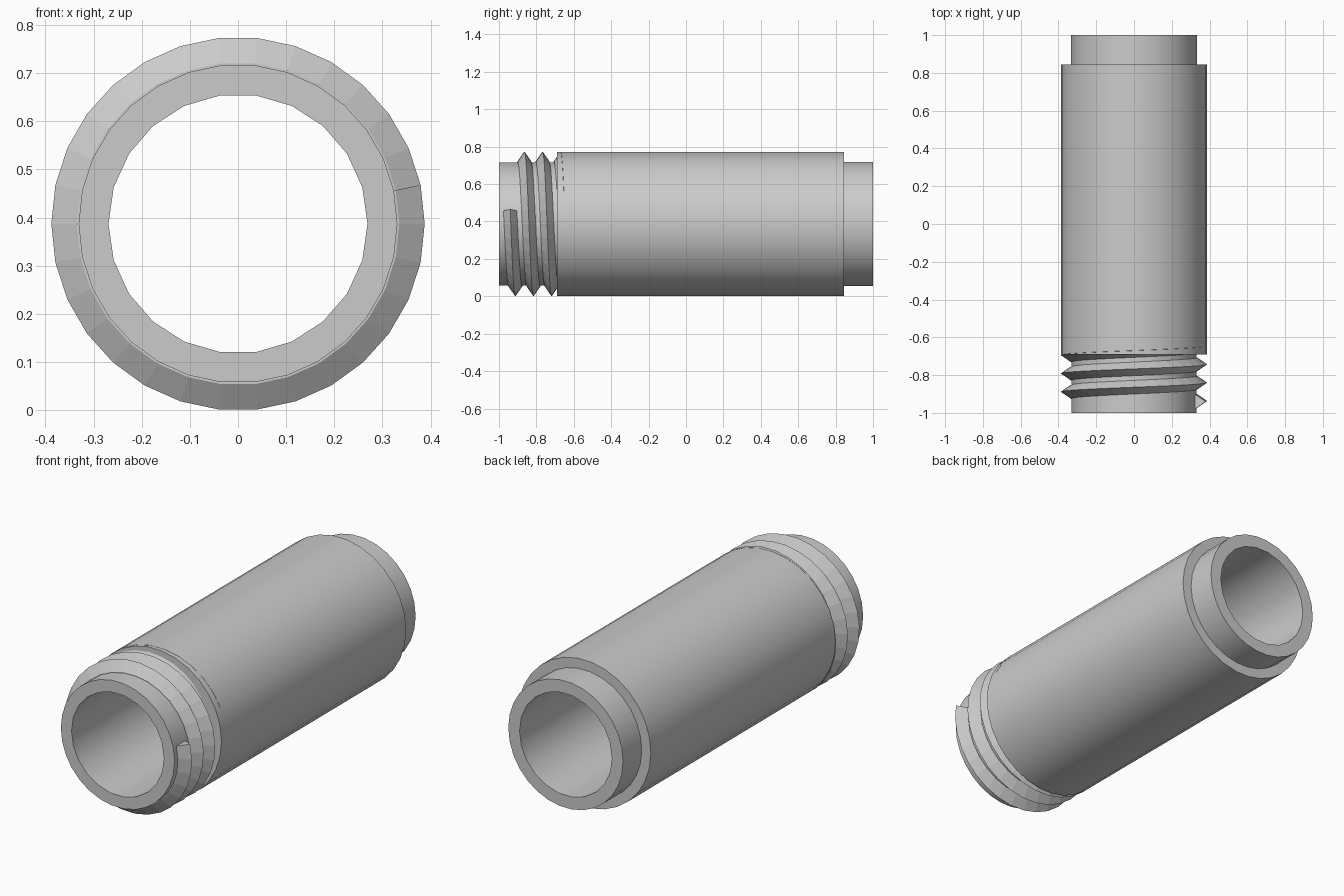
import bpy, bmesh
from math import cos, sin, radians, tau

if "Cube" in bpy.data.objects:
    bpy.data.objects.remove(bpy.data.objects["Cube"], do_unlink=True)

AXIS_Z = 0.387          # height of the tube axis
BODY_R, NECK_R, BORE_R = 0.387, 0.331, 0.269

grey = bpy.data.materials.new("plain grey")
grey.use_nodes = True
grey.diffuse_color = (0.6, 0.6, 0.6, 1)
grey.node_tree.nodes["Principled BSDF"].inputs["Base Color"].default_value = (0.6, 0.6, 0.6, 1)


def point(radius, angle, y):
    return (radius * cos(angle), y, AXIS_Z + radius * sin(angle))


def ring(bm, radius, y, sides):
    return [bm.verts.new(point(radius, tau * i / sides, y)) for i in range(sides)]


def join_rings(bm, a, b):
    """Skin two rings, which may have different side counts."""
    n, m = len(a), len(b)
    if n == m:
        for i in range(n):
            bm.faces.new((a[i], a[(i + 1) % n], b[(i + 1) % n], b[i]))
        return
    i = j = 0
    while i < n or j < m:
        if j >= m or (i < n and (i + 1) / n <= (j + 1) / m):
            bm.faces.new((a[i % n], a[(i + 1) % n], b[j % m]))
            i += 1
        else:
            bm.faces.new((a[i % n], b[(j + 1) % m], b[j % m]))
            j += 1


def finish(bm, name, smooth):
    bmesh.ops.recalc_face_normals(bm, faces=bm.faces)
    mesh = bpy.data.meshes.new(name)
    bm.to_mesh(mesh)
    bm.free()
    mesh.materials.append(grey)
    obj = bpy.data.objects.new(name, mesh)
    bpy.context.collection.objects.link(obj)
    if smooth:
        bpy.ops.object.select_all(action='DESELECT')
        obj.select_set(True)
        bpy.context.view_layer.objects.active = obj
        bpy.ops.object.shade_smooth_by_angle(angle=radians(30))
    return obj


# Hollow tube: threaded neck, thick body, plain rear neck, then back through the bore
bm = bmesh.new()
profile = [(NECK_R, -1, 30), (NECK_R, -0.69, 30), (BODY_R, -0.69, 30),
           (BODY_R, 0.845, 30), (0.334, 0.845, 30), (0.334, 1, 30),
           (BORE_R, 1, 22), (BORE_R, -1, 22)]
rings = [ring(bm, *p) for p in profile]
for k, current in enumerate(rings):
    join_rings(bm, current, rings[(k + 1) % len(rings)])
finish(bm, "tube_body", True)

# Screw thread: a pointed section swept along a helix that runs into the body
bm = bmesh.new()
PITCH, STEPS, HALF = 0.097, 89, 0.036
section = [(0.322, -HALF), (0.335, -HALF), (0.3878, 0), (0.335, HALF), (0.322, HALF)]
previous = first = None
for s in range(STEPS + 1):
    angle = radians(12 - 12 * s)
    y = -0.940 + PITCH * s / 30
    loop = [bm.verts.new(point(r, angle, y + dy)) for r, dy in section]
    if previous:
        join_rings(bm, previous, loop)
    else:
        first = loop
    previous = loop
bm.faces.new(first)
bm.faces.new(previous)
finish(bm, "screw_thread", False)
